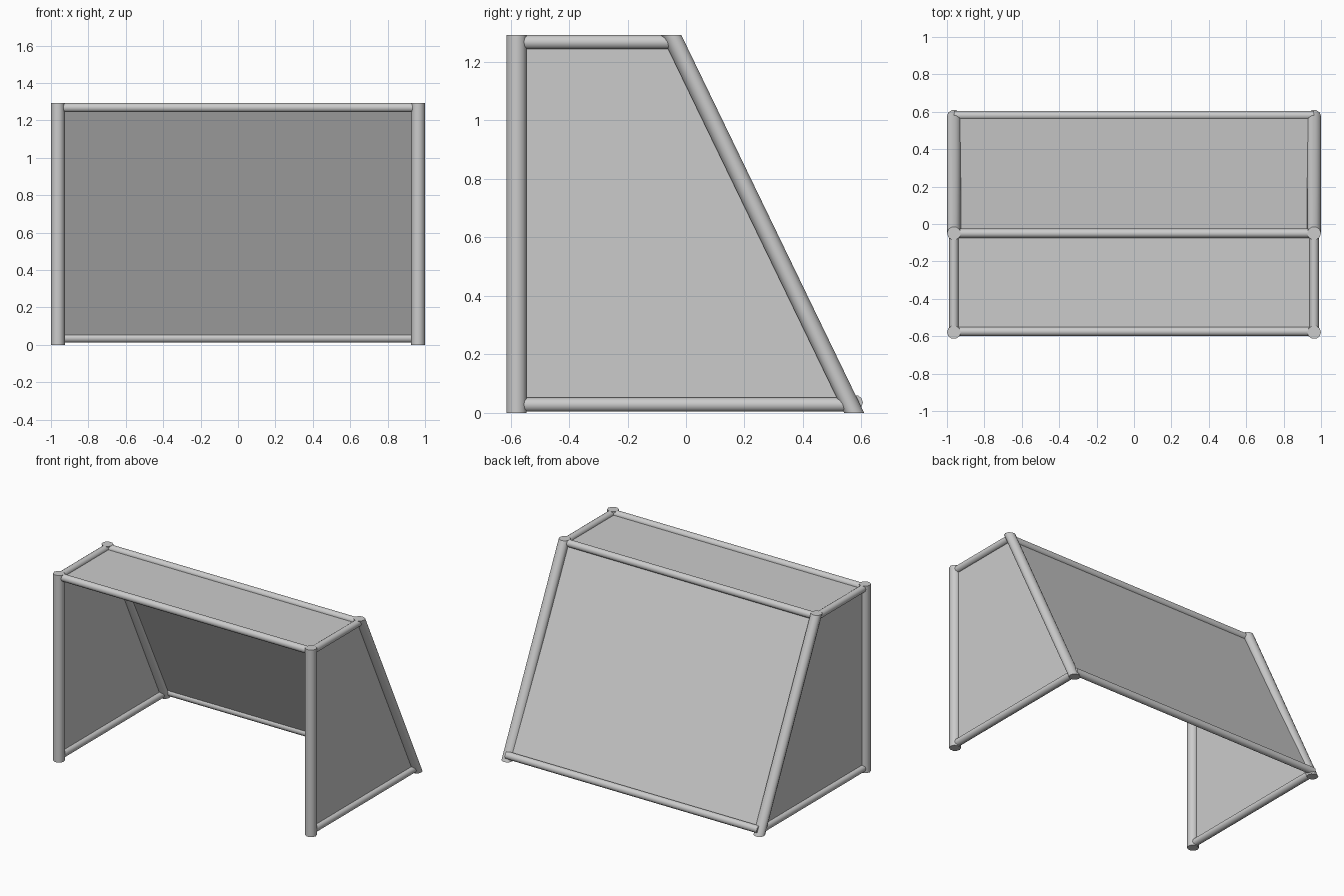
import bpy, bmesh
from math import cos, sin, tau
from mathutils import Vector

if "Cube" in bpy.data.objects:
    bpy.data.objects.remove(bpy.data.objects["Cube"])

SIDES = 10


def make_object(name, bm, smooth=False):
    bmesh.ops.recalc_face_normals(bm, faces=bm.faces)
    me = bpy.data.meshes.new(name)
    bm.to_mesh(me)
    bm.free()
    ob = bpy.data.objects.new(name, me)
    bpy.context.collection.objects.link(ob)
    if smooth:
        bpy.ops.object.select_all(action='DESELECT')
        ob.select_set(True)
        bpy.context.view_layer.objects.active = ob
        bpy.ops.object.shade_smooth_by_angle(angle=0.8)
    return ob


def tube(name, a, b, u, v):
    """Capped tube from a to b; u and v are the half-axes of its end rings."""
    bm = bmesh.new()
    rings = []
    for p in (a, b):
        ring = []
        for i in range(SIDES):
            t = tau * i / SIDES
            ring.append(bm.verts.new(Vector(p) + Vector(u) * cos(t) + Vector(v) * sin(t)))
        rings.append(ring)
        bm.faces.new(ring)
    for i in range(SIDES):
        j = (i + 1) % SIDES
        bm.faces.new((rings[0][i], rings[0][j], rings[1][j], rings[1][i]))
    return make_object(name, bm, True)


def sheet(name, points):
    bm = bmesh.new()
    bm.faces.new([bm.verts.new(p) for p in points])
    return make_object(name, bm)


X, H, R = 0.963, 1.292, 0.025
FRONT, TOP_BACK, LOW_BACK = -0.579, -0.05, 0.575
ZT, ZB = 1.268, 0.028

# side frames: posts are cut level at floor and top
for s, side in ((-1, "left"), (1, "right")):
    x = s * X
    post_u, post_v = (0.037, 0, 0), (0, 0.036, 0)
    bar_u, bar_v = (R, 0, 0), (0, 0, R)
    tube(side + "_front_post", (x, FRONT, 0), (x, FRONT, H), post_u, post_v)
    tube(side + "_slanted_post", (x, LOW_BACK, 0), (x, TOP_BACK, H), post_u, post_v)
    tube(side + "_top_bar", (x, FRONT, ZT), (x, TOP_BACK, ZT), bar_u, bar_v)
    tube(side + "_ground_bar", (x, FRONT, ZB), (x, LOW_BACK - 0.01, ZB), bar_u, bar_v)
    sheet(side + "_net", [(x, FRONT, ZB), (x, LOW_BACK - 0.01, ZB),
                          (x, TOP_BACK, ZT), (x, FRONT, ZT)])

# long cross bars
for name, y, z in (("front_crossbar", FRONT + 0.004, ZT),
                   ("rear_top_crossbar", TOP_BACK, ZT),
                   ("rear_ground_crossbar", 0.58, 0.036)):
    tube(name, (-X, y, z), (X, y, z), (0, R, 0), (0, 0, R))

# top and back nets
sheet("top_net", [(-X, FRONT, ZT), (X, FRONT, ZT), (X, TOP_BACK, ZT), (-X, TOP_BACK, ZT)])
sheet("back_net", [(-X, TOP_BACK, ZT), (X, TOP_BACK, ZT), (X, 0.572, 0.036), (-X, 0.572, 0.036)])
